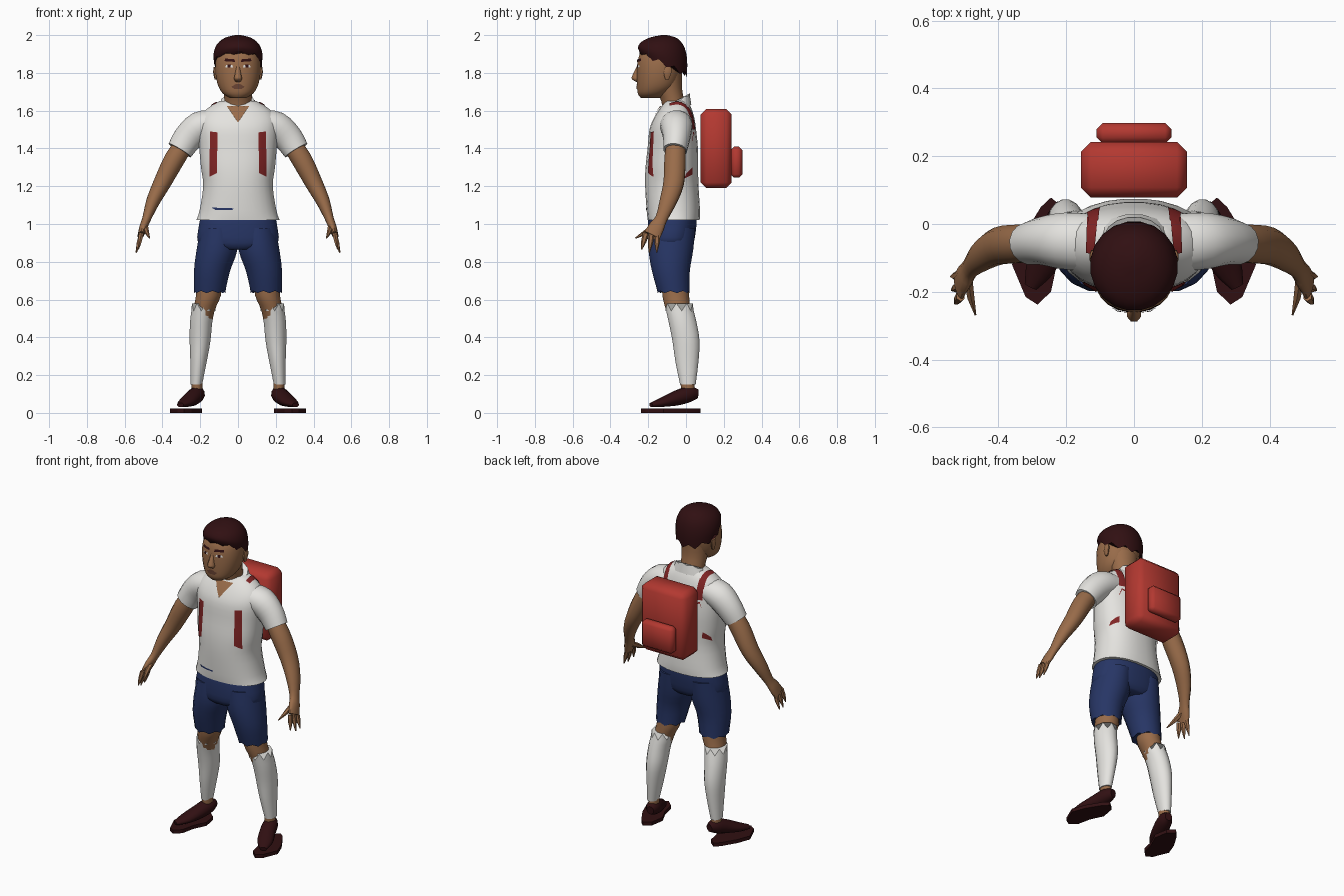
import bpy, bmesh, math
from mathutils import Vector
from mathutils.bvhtree import BVHTree

if "Cube" in bpy.data.objects:
    bpy.data.objects.remove(bpy.data.objects["Cube"], do_unlink=True)


def material(name, r, g, b):
    m = bpy.data.materials.new(name)
    m.use_nodes = True
    m.diffuse_color = (r, g, b, 1)
    bsdf = m.node_tree.nodes["Principled BSDF"]
    bsdf.inputs["Base Color"].default_value = (r, g, b, 1)
    bsdf.inputs["Roughness"].default_value = 0.8
    return m


SKIN = material("brown skin", .32, .15, .068)
LIP = material("dark lip", .15, .06, .035)
WHITE = material("white cloth", .78, .77, .74)
NAVY = material("navy cloth", .02, .036, .13)
RED = material("red pack", .45, .04, .03)
STRAP = material("dark red strap", .22, .018, .018)
DARK = material("dark maroon", .03, .005, .006)


def finish(name, bm, mat, angle=50):
    bmesh.ops.recalc_face_normals(bm, faces=bm.faces)
    mesh = bpy.data.meshes.new(name)
    bm.to_mesh(mesh)
    bm.free()
    mesh.materials.append(mat)
    ob = bpy.data.objects.new(name, mesh)
    bpy.context.collection.objects.link(ob)
    bpy.ops.object.select_all(action='DESELECT')
    ob.select_set(True)
    bpy.context.view_layer.objects.active = ob
    bpy.ops.object.shade_smooth_by_angle(angle=math.radians(angle))
    return ob


def smooth_path(keys, steps):
    """Catmull-Rom interpolation of equal-length tuples."""
    out = []
    for i in range(len(keys) - 1):
        a, b = keys[max(i - 1, 0)], keys[i]
        c, d = keys[i + 1], keys[min(i + 2, len(keys) - 1)]
        for k in range(steps):
            t = k / steps
            out.append([q + .5 * t * (r - p + t * (2 * p - 5 * q + 4 * r - s + t * (3 * (q - r) + s - p)))
                        for p, q, r, s in zip(a, b, c, d)])
    return out + [list(keys[-1])]


def loft(name, keys, mat, side=1, flat=True, n=16, steps=3, power=1.0, jag=0, jag_ring=0):
    """Skin rings (x, y, z, radius_u, radius_v, tilt); flat rings stay level."""
    rings = smooth_path([tuple(k) + (0,) * (6 - len(k)) for k in keys], steps)
    centres = [Vector(r[:3]) for r in rings]
    bm = bmesh.new()
    loops = []
    for i, (c, ring) in enumerate(zip(centres, rings)):
        u, v = Vector((1, 0, 0)), Vector((0, 1, 0))
        if not flat:
            t = (centres[min(i + 1, len(rings) - 1)] - centres[max(i - 1, 0)]).normalized()
            ref = v if abs(t.y) < .75 else Vector((0, 0, 1))
            v = (ref - t * ref.dot(t)).normalized()
            u = v.cross(t)
        loop = []
        for k in range(n):
            a = math.tau * (k + .5) / n
            ca, sa = (math.copysign(abs(f) ** power, f) for f in (math.cos(a), math.sin(a)))
            p = c + u * ca * ring[3] + v * sa * ring[4]
            p.z += ring[5] * (p.y - c.y)
            if jag and i == jag_ring % len(rings):
                p.z += jag * (k % 2 - .5)
            p.x *= side
            loop.append(bm.verts.new(p))
        loops.append(loop)
    for a, b in zip(loops, loops[1:]):
        for k in range(n):
            bm.faces.new((a[k], a[(k + 1) % n], b[(k + 1) % n], b[k]))
    bm.faces.new(loops[0])
    bm.faces.new(loops[-1])
    return finish(name, bm, mat)


def surface(ob):
    return BVHTree.FromPolygons([v.co for v in ob.data.vertices], [p.vertices for p in ob.data.polygons])


def patch(name, tree, corners, direction, mat, lift=.004, nu=4, nv=8):
    """Lay a four-cornered plate onto a surface by casting rays along direction."""
    a, b, c, d = (Vector(p) for p in corners)
    way = Vector(direction)
    bm = bmesh.new()
    grid = []
    for j in range(nv + 1):
        row = []
        for i in range(nu + 1):
            p = a.lerp(b, i / nu).lerp(d.lerp(c, i / nu), j / nv)
            hit = tree.ray_cast(p - way * 2, way)[0]
            row.append(bm.verts.new((hit if hit else p) - way * lift))
        grid.append(row)
    for r, s in zip(grid, grid[1:]):
        for i in range(nu):
            bm.faces.new((r[i], r[i + 1], s[i + 1], s[i]))
    bmesh.ops.remove_doubles(bm, verts=bm.verts, dist=.0002)
    return finish(name, bm, mat)


def front_patch(name, tree, xz, mat, lift=.004, **kw):
    return patch(name, tree, [(x, 0, z) for x, z in xz], (0, 1, 0), mat, lift, **kw)


def rounded_box(name, lo, hi, bevel, mat):
    bm = bmesh.new()
    bmesh.ops.create_cube(bm, size=1)
    for v in bm.verts:
        v.co = Vector([(l + h) / 2 + c * (h - l) for l, h, c in zip(lo, hi, v.co)])
    bmesh.ops.bevel(bm, geom=bm.edges[:], offset=bevel, segments=1, affect='EDGES')
    return finish(name, bm, mat, 60)


# Shirt body, collar and open neckline
shirt = loft("shirt_body", [
    (0, -.065, 1.02, .222, .138), (0, -.067, 1.07, .205, .142), (0, -.075, 1.2, .185, .142),
    (0, -.075, 1.3, .197, .14), (0, -.07, 1.4, .206, .134), (0, -.07, 1.5, .213, .124),
    (0, -.063, 1.56, .205, .108), (0, -.055, 1.61, .165, .085), (0, -.05, 1.65, .1, .06)],
    WHITE, n=28, power=.88)
torso = surface(shirt)
loft("shirt_collar", [(0, -.055, 1.605, .12, .085, .3), (0, -.05, 1.635, .1, .074, .45),
                      (0, -.045, 1.65, .09, .066, .55)], WHITE, jag=.012, jag_ring=-1)
front_patch("open_neckline", torso, [(-.06, 1.625), (.06, 1.625), (.002, 1.54), (-.002, 1.54)], SKIN, .008)
front_patch("shirt_hem_mark", torso, [(-.14, 1.087), (-.02, 1.083), (-.03, 1.075), (-.12, 1.075)], NAVY)

# Neck, head and nose
loft("neck", [(0, -.055, 1.56, .07, .06), (0, -.07, 1.65, .073, .062), (0, -.09, 1.72, .08, .07),
              (0, -.095, 1.8, .09, .075)], SKIN)
head = loft("head", [
    (0, -.185, 1.668, .045, .055), (0, -.175, 1.69, .08, .08), (0, -.155, 1.73, .105, .105),
    (0, -.145, 1.79, .119, .116), (0, -.14, 1.85, .12, .118), (0, -.14, 1.9, .108, .105),
    (0, -.14, 1.95, .07, .07)], SKIN, n=24, power=.92)
loft("nose", [(0, -.252, 1.84, .008, .006), (0, -.262, 1.79, .018, .022),
              (0, -.262, 1.768, .023, .027), (0, -.253, 1.752, .014, .01)], SKIN, n=8)

# Hair cap with a ragged, sloping edge
loft("hair", [(0, -.12, 1.85, .127, .126, -.47), (0, -.124, 1.9, .13, .132, -.28),
              (0, -.12, 1.95, .112, .114, -.15), (0, -.115, 1.985, .07, .072, -.05),
              (0, -.115, 2.0, .015, .015)], DARK, n=20, jag=.028)

# Painted face
face = surface(head)
front_patch("mouth", face, [(-.035, 1.728), (.035, 1.728), (.02, 1.714), (-.02, 1.714)], LIP, nv=3)
front_patch("upper_lip", face, [(-.008, 1.742), (.008, 1.742), (.035, 1.728), (-.035, 1.728)], LIP, nv=3)

for side, label in ((1, "left"), (-1, "right")):
    def mirrored(xz):
        return [(x * side, z) for x, z in xz]

    front_patch(label + "_brow", face, mirrored([(.018, 1.872), (.068, 1.876), (.072, 1.862), (.016, 1.858)]), DARK)
    front_patch(label + "_eye", face, mirrored([(.03, 1.842), (.062, 1.842), (.068, 1.83), (.026, 1.828)]), WHITE)
    front_patch(label + "_pupil", face, mirrored([(.038, 1.844), (.056, 1.844), (.055, 1.828), (.039, 1.828)]), DARK, .006)
    loft(label + "_ear", [(.118, -.1, 1.765, .006, .01), (.122, -.098, 1.8, .01, .022),
                          (.122, -.095, 1.83, .008, .018)], SKIN, side, n=8)

    # Sleeve, arm and hand
    loft(label + "_sleeve", [(.12, -.055, 1.535, .07, .085), (.2, -.05, 1.515, .083, .085),
                             (.265, -.05, 1.455, .079, .072), (.308, -.058, 1.39, .07, .063)],
         WHITE, side, False)
    loft(label + "_arm", [(.26, -.05, 1.46, .05, .05), (.335, -.058, 1.345, .056, .058),
                          (.4, -.065, 1.22, .048, .056), (.45, -.095, 1.12, .037, .046),
                          (.483, -.13, 1.03, .024, .033), (.5, -.155, .985, .022, .042),
                          (.515, -.18, .94, .016, .046)], SKIN, side, False, n=12)
    tips = [(.54, -.155, .85), (.538, -.195, .848), (.528, -.235, .865)]
    for i, tip in enumerate(tips):
        base = (.512, -.152 - i * .03, .95)
        mid = [(p + q) / 2 for p, q in zip(base, tip)]
        loft(f"{label}_finger_{i + 1}", [base + (.014, .017), (*mid, .012, .014), tip + (.003, .003)],
             SKIN, side, False, n=6, steps=1)
    loft(label + "_thumb", [(.49, -.16, .985, .015, .018), (.482, -.215, .955, .012, .014),
                            (.468, -.268, .925, .003, .003)], SKIN, side, False, n=6, steps=1)

    # Shorts leg, bare leg, sock
    loft(label + "_shorts_leg", [(.15, -.065, .64, .084, .086), (.138, -.08, .75, .097, .102),
                                 (.112, -.08, .86, .11, .12), (.1, -.073, .98, .1, .125)],
         NAVY, side, jag=.012)
    loft(label + "_leg", [(.15, -.06, .72, .065, .07), (.157, -.054, .62, .067, .072),
                          (.18, -.04, .54, .057, .066), (.2, -.005, .4, .048, .06),
                          (.215, .005, .2, .03, .04), (.217, .012, .09, .03, .035)], SKIN, side)
    loft(label + "_sock", [(.182, -.037, .56, .063, .074), (.195, -.018, .48, .06, .075),
                           (.201, 0, .38, .056, .073), (.209, .005, .27, .044, .062),
                           (.22, .01, .15, .031, .042)], WHITE, side, jag=.04)

    # Shoe and flat sole
    loft(label + "_shoe", [(.205, .062, .1, .022, .025), (.215, .02, .1, .042, .042),
                           (.24, -.05, .078, .046, .04), (.275, -.125, .056, .045, .025),
                           (.305, -.185, .042, .02, .012)], DARK, side, False, n=12)
    bm = bmesh.new()
    outline = [(.245, .078), (.205, .045), (.19, -.04), (.228, -.12), (.245, -.2), (.285, -.238),
               (.32, -.215), (.36, -.12), (.33, -.04), (.275, .05)]
    plate = bm.faces.new([bm.verts.new((x * side, y, 0)) for x, y in outline])
    top = bmesh.ops.extrude_face_region(bm, geom=[plate])["geom"]
    bmesh.ops.translate(bm, verts=[g for g in top if isinstance(g, bmesh.types.BMVert)], vec=(0, 0, .022))
    finish(label + "_sole", bm, DARK, 30)

    # Straps lying on the shirt
    front_patch(label + "_chest_strap", torso, mirrored([(.108, 1.485), (.148, 1.49), (.152, 1.25), (.112, 1.27)]), STRAP)
    patch(label + "_shoulder_strap", torso, [(side * .105, .045, 1), (side * .138, .035, 1),
                                             (side * .142, -.085, 1), (side * .118, -.09, 1)],
          (0, 0, -1), STRAP, .006)
    patch(label + "_back_strap", torso, [(side * .1, 0, 1.5), (side * .14, 0, 1.5),
                                         (side * .135, 0, 1.62), (side * .105, 0, 1.62)],
          (0, -1, 0), STRAP, .006)
    patch(label + "_side_strap", torso, [(0, -.01, 1.24), (0, .035, 1.262), (0, .035, 1.3), (0, -.0, 1.265)],
          (-side, 0, 0), STRAP, .006)

# Hips of the shorts
loft("shorts_hips", [(0, -.08, .865, .13, .1), (0, -.08, .9, .213, .122), (0, -.073, 1.0, .207, .13),
                     (0, -.07, 1.05, .195, .125)], NAVY, n=24, power=.88)

# Backpack and its pocket
rounded_box("backpack", (-.157, .078, 1.19), (.157, .242, 1.61), .03, RED)
rounded_box("backpack_pocket", (-.11, .237, 1.245), (.11, .298, 1.41), .018, RED)
